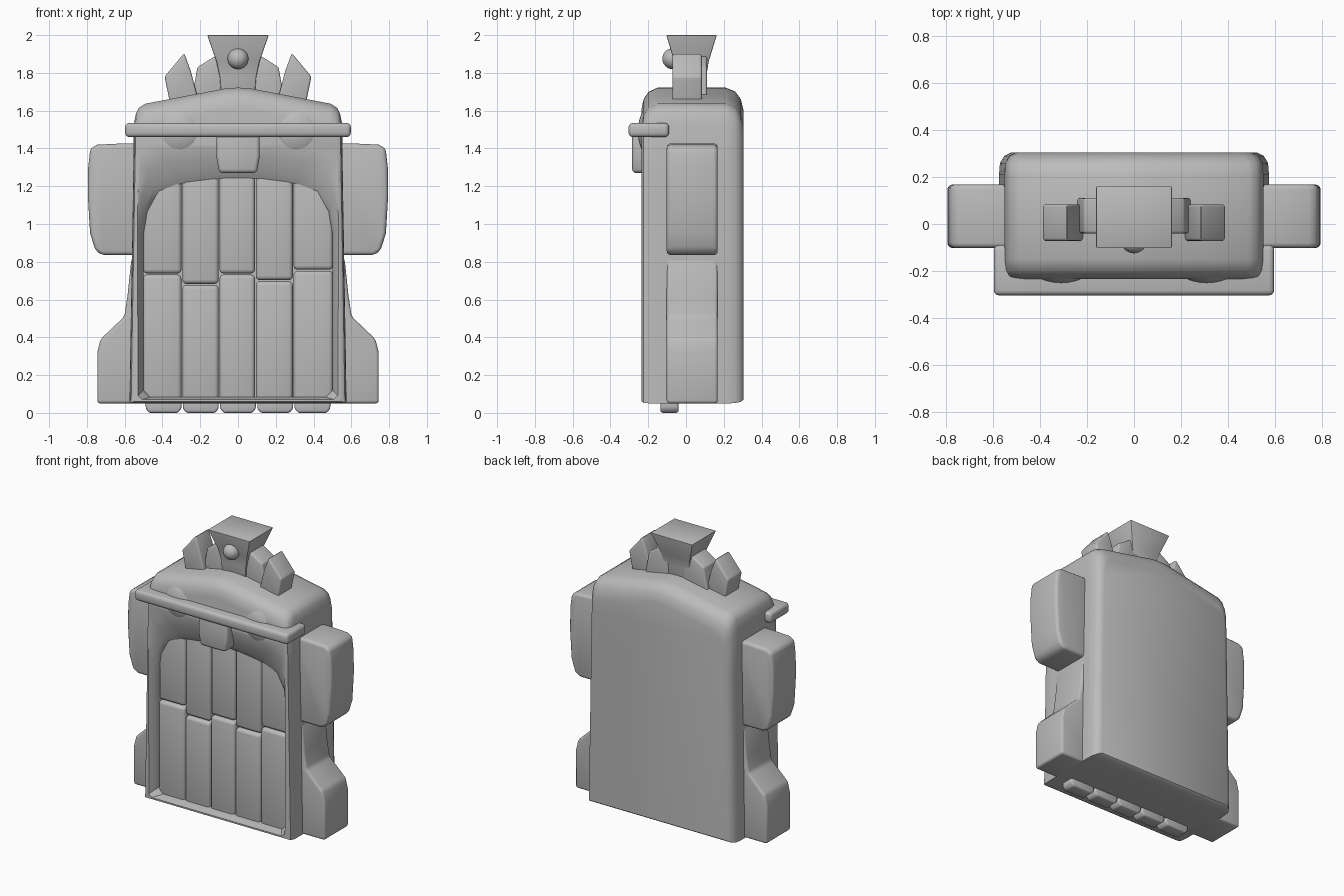
import bpy, bmesh, math
from mathutils import Vector

if "Cube" in bpy.data.objects:
    bpy.data.objects.remove(bpy.data.objects["Cube"])

stone = bpy.data.materials.new("stone grey")
stone.diffuse_color = (0.5, 0.5, 0.5, 1)
stone.use_nodes = True
stone.node_tree.nodes["Principled BSDF"].inputs["Base Color"].default_value = stone.diffuse_color


def finish(name, bm, angle=35):
    bmesh.ops.recalc_face_normals(bm, faces=bm.faces[:])
    me = bpy.data.meshes.new(name)
    bm.to_mesh(me)
    bm.free()
    me.materials.append(stone)
    smooth(me, angle)
    ob = bpy.data.objects.new(name, me)
    bpy.context.collection.objects.link(ob)
    return ob


def smooth(me, angle):
    for p in me.polygons:
        p.use_smooth = True
    me.set_sharp_from_angle(angle=math.radians(angle))


def loft(name, rings, bevel=0.0, segs=3):
    """Skin a list of closed rings of 3D points and cap both ends."""
    bm = bmesh.new()
    vs = [[bm.verts.new(p) for p in r] for r in rings]
    n = len(vs[0])
    for a, b in zip(vs, vs[1:]):
        for i in range(n):
            j = (i + 1) % n
            bm.faces.new((a[i], a[j], b[j], b[i]))
    bm.faces.new(vs[0])
    bm.faces.new(vs[-1])
    bmesh.ops.recalc_face_normals(bm, faces=bm.faces[:])
    if bevel:
        edges = [e for e in bm.edges if e.calc_face_angle(0) > 0.55]
        bmesh.ops.bevel(bm, geom=edges, offset=bevel, segments=segs,
                        profile=0.5, affect='EDGES', clamp_overlap=True)
    return finish(name, bm)


def prism(name, pts, y0, y1, bevel, side=1):
    return loft(name, [[(side * x, y, z) for x, z in pts] for y in (y0, y1)], bevel)


def box(name, x0, x1, y0, y1, z0, z1, bevel):
    return prism(name, [(x0, z0), (x1, z0), (x1, z1), (x0, z1)], y0, y1, bevel)


def mirrored(half):
    return half + [(-x, z) for x, z in reversed(half) if x > 0]


def ball(name, loc, radii):
    bm = bmesh.new()
    bmesh.ops.create_uvsphere(bm, u_segments=32, v_segments=16, radius=1)
    for v in bm.verts:
        v.co = Vector(loc) + Vector(c * r for c, r in zip(v.co, radii))
    return finish(name, bm, 60)


# Body: peaked outline swept front to back with rounded ends
outline = mirrored([(0.575, 0.05), (0.567, 0.55), (0.555, 1.25), (0.551, 1.53), (0.54, 1.585),
                    (0.525, 1.615), (0.49, 1.637), (0.3, 1.673), (0.06, 1.719), (0, 1.722)])


def body_ring(y, dx, dt):
    out = []
    for x, z in outline:
        s = 1 - dx / 0.56
        z2 = z - dt if z > 1.4 else z + (dx * 0.4 if z < 0.1 else 0)
        out.append((x * s, y, z2))
    return out


body = loft("body", [body_ring(*r) for r in (
    (-0.235, 0.025, 0.11), (-0.224, 0.009, 0.06), (-0.198, 0.002, 0.022), (-0.15, 0, 0),
    (0.21, 0, 0), (0.26, 0.004, 0.02), (0.29, 0.022, 0.06), (0.305, 0.05, 0.12))])

# Arched recess cut into the front
arch = mirrored([(0.46, 0.085), (0.5, 0.12), (0.5, 0.95), (0.48, 1.06),
                 (0.42, 1.17), (0.3, 1.215), (0.1, 1.24)])
rim = mirrored([(0.51, 0.07), (0.53, 0.09), (0.535, 1.0), (0.53, 1.2),
                (0.515, 1.33), (0.42, 1.4), (0.14, 1.42)])


def recess_ring(y, t):
    return [(a[0] + (r[0] - a[0]) * t, y, a[1] + (r[1] - a[1]) * t) for a, r in zip(arch, rim)]


cutter = loft("recess_cutter", [recess_ring(*r) for r in (
    (-0.27, 1.1), (-0.238, 1.0), (-0.215, 0.6), (-0.19, 0.22), (-0.165, 0), (-0.1, 0))])
cutter.hide_render = True
mod = body.modifiers.new("recess", 'BOOLEAN')
mod.operation = 'DIFFERENCE'
mod.solver = 'EXACT'
mod.object = cutter
bpy.context.view_layer.objects.active = body
body.select_set(True)
bpy.ops.object.modifier_apply(modifier=mod.name)
bpy.data.objects.remove(cutter)
smooth(body.data, 35)

# Beard planks: two rows in five columns, with stubs below the body
edges = [-0.505, -0.297, -0.1, 0.092, 0.292, 0.505]
splits = [0.735, 0.68, 0.735, 0.70, 0.755]
for i, s in enumerate(splits):
    a, b = edges[i] + 0.002, edges[i + 1] - 0.002
    box(f"upper_plank_{i}", a, b, -0.167, -0.06, s + 0.003, 1.3, 0.022)
    box(f"lower_plank_{i}", a, b, -0.172, -0.06, 0.06, s - 0.003, 0.022)
    c = (i - 2) * 0.197
    prism(f"plank_stub_{i}", [(c - 0.075, 0), (c + 0.075, 0), (c + 0.095, 0.022),
                              (c + 0.095, 0.08), (c - 0.095, 0.08), (c - 0.095, 0.022)],
          -0.135, -0.04, 0.012)

# Brow band and nose
box("brow_band", -0.597, 0.597, -0.304, -0.09, 1.46, 1.535, 0.022)
prism("nose", [(-0.1, 1.27), (0.1, 1.27), (0.115, 1.36), (0.115, 1.5), (-0.115, 1.5), (-0.115, 1.36)],
      -0.285, -0.12, 0.02)

# Paired parts: eyes, arms, feet and crown spikes
arm = [(0.5, 0.835), (0.72, 0.835), (0.755, 0.86), (0.783, 0.95), (0.795, 1.15),
       (0.793, 1.3), (0.782, 1.4), (0.745, 1.42), (0.6, 1.427), (0.5, 1.427)]
foot = [(0.5, 0.05), (0.745, 0.05), (0.745, 0.32), (0.728, 0.39), (0.602, 0.51),
        (0.585, 0.62), (0.566, 0.8), (0.5, 0.95)]
inner = [(0.06, 1.62), (0.25, 1.62), (0.238, 1.70), (0.215, 1.83), (0.12, 1.89), (0.06, 1.86)]
outer = [(0.2, 1.62), (0.355, 1.62), (0.367, 1.675), (0.389, 1.78), (0.285, 1.905), (0.25, 1.81)]
for side, tag in ((1, "right"), (-1, "left")):
    ball(f"eye_{tag}", (side * 0.31, -0.17, 1.49), (0.147, 0.085, 0.147))
    prism(f"arm_{tag}", arm, -0.102, 0.168, 0.022, side)
    prism(f"foot_{tag}", foot, -0.102, 0.168, 0.016, side)
    prism(f"inner_crown_spike_{tag}", inner, -0.04, 0.11, 0.01, side)
    prism(f"outer_crown_spike_{tag}", outer, -0.072, 0.084, 0.012, side)

# Flared centre of the crown with its round gem
loft("crown_centre", [[(-w, y0, z), (w, y0, z), (w, y1, z), (-w, y1, z)] for z, w, y0, y1 in (
    (1.64, 0.085, -0.05, 0.105), (1.78, 0.097, -0.052, 0.107),
    (1.86, 0.114, -0.063, 0.12), (2.0, 0.163, -0.104, 0.163))], 0.006, 2)
ball("crown_gem", (0, -0.07, 1.875), (0.055, 0.055, 0.055))
